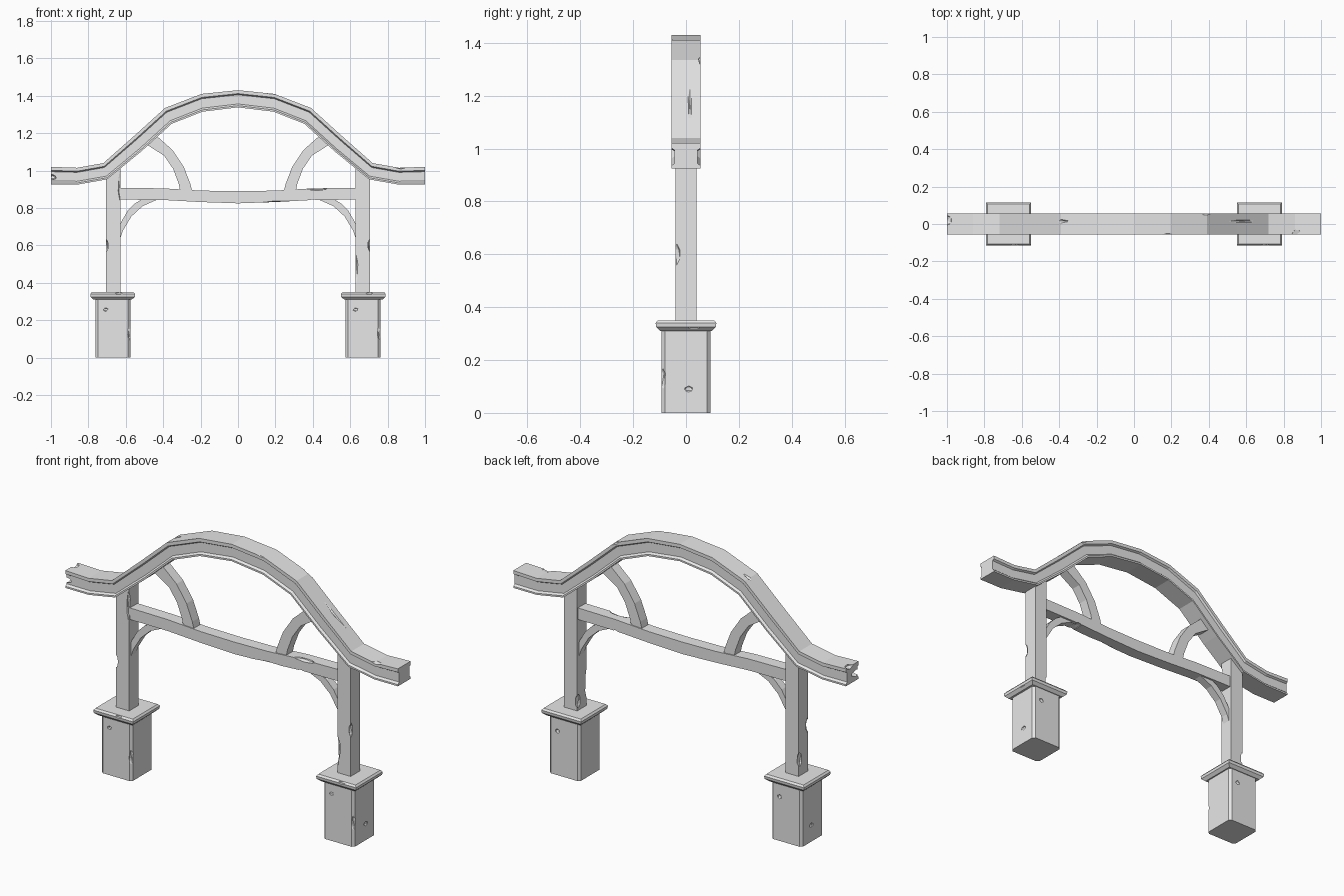
import bpy, bmesh
from mathutils import Vector

cube = bpy.data.objects.get("Cube")
if cube:
    bpy.data.objects.remove(cube, do_unlink=True)

grey = bpy.data.materials.new("plain_grey")
grey.use_nodes = True
grey.diffuse_color = (0.8, 0.8, 0.8, 1)
grey.node_tree.nodes["Principled BSDF"].inputs["Base Color"].default_value = (0.8, 0.8, 0.8, 1)


def finish(name, bm):
    bmesh.ops.recalc_face_normals(bm, faces=bm.faces)
    mesh = bpy.data.meshes.new(name)
    bm.to_mesh(mesh)
    bm.free()
    mesh.materials.append(grey)
    obj = bpy.data.objects.new(name, mesh)
    bpy.context.collection.objects.link(obj)
    return obj


def sweep(name, upper, lower, profile):
    """Skin a (depth, height fraction) profile between two x-z edge lines."""
    bm = bmesh.new()
    rings = []
    for t, b in zip(upper, lower):
        rings.append([bm.verts.new((b[0] + (t[0] - b[0]) * u, y, b[1] + (t[1] - b[1]) * u))
                      for y, u in profile])
    n = len(profile)
    for r, s in zip(rings, rings[1:]):
        for i in range(n):
            j = (i + 1) % n
            bm.faces.new((r[i], r[j], s[j], s[i]))
    bm.faces.new(rings[0])
    bm.faces.new(rings[-1])
    return finish(name, bm)


def plank(half):
    return [(-half, 0), (half, 0), (half, 1), (-half, 1)]


def box(name, x, z0, z1, hx, hy, bevel=0.0, rim=None):
    """Block with bevelled upright edges, or with stacked (height, inset) rims."""
    bm = bmesh.new()
    levels = rim or [(z0, 0), (z1, 0)]
    rings = []
    for z, d in levels:
        rings.append([bm.verts.new((x + sx * (hx - d), sy * (hy - d), z))
                      for sx, sy in ((-1, -1), (1, -1), (1, 1), (-1, 1))])
    for r, s in zip(rings, rings[1:]):
        for i in range(4):
            j = (i + 1) % 4
            bm.faces.new((r[i], r[j], s[j], s[i]))
    bm.faces.new(rings[0])
    bm.faces.new(rings[-1])
    if bevel:
        edges = [e for e in bm.edges if abs(e.verts[0].co.z - e.verts[1].co.z) > 0.1]
        bmesh.ops.bevel(bm, geom=edges, offset=bevel, segments=1, affect='EDGES')
    return finish(name, bm)


def chip(obj, spots):
    """Knock faceted dents out of a part: (centre, half sizes, tilt about y)."""
    for centre, size, tilt in spots:
        bm = bmesh.new()
        bmesh.ops.create_icosphere(bm, subdivisions=1, radius=1)
        cutter = finish("chip_cutter", bm)
        cutter.location, cutter.scale = Vector(centre), Vector(size)
        cutter.rotation_euler.y = tilt
        cutter.hide_render = True
        bpy.context.view_layer.update()
        mod = obj.modifiers.new("chip", 'BOOLEAN')
        mod.operation, mod.solver, mod.object = 'DIFFERENCE', 'EXACT', cutter
        bpy.context.view_layer.objects.active = obj
        bpy.ops.object.modifier_apply(modifier=mod.name)
        bpy.data.objects.remove(cutter, do_unlink=True)


def mirrored(half_line):
    return [(-x, z) for x, z in reversed(half_line[1:])] + half_line


# Arched roof beam with top and bottom flanges
top = [(0, 1.43), (.195, 1.41), (.39, 1.335), (.55, 1.19), (.72, 1.04), (.86, 1.015), (1, 1.02)]
under = [(0, 1.338), (.19, 1.315), (.355, 1.25), (.52, 1.10), (.70, .953), (.86, .925), (1, .925)]
side = [(.055, 0), (.055, .1), (.044, .2), (.044, .73), (.055, .8), (.055, 1)]
section = side + [(-y, u) for y, u in reversed(side)]
roof = sweep("arched_roof_beam", mirrored(top), mirrored(under), section)
chip(roof, [
    ((.57, .015, 1.19), (.16, .014, .02), .75),
    ((-.38, .015, 1.348), (.09, .012, .015), -.5),
    ((.18, -.06, 1.42), (.06, .015, .015), .1),
    ((.39, .06, 1.34), (.04, .015, .02), .5),
    ((.87, -.055, 1.02), (.03, .03, .012), 0),
    ((-1, -.03, .965), (.035, .04, .018), 0),
    ((-1, .02, 1.02), (.03, .03, .015), 0),
])

# Sagging tie beam
tie_top = [(0, .89), (.2, .893), (.4, .905), (.64, .908)]
tie_under = [(0, .825), (.2, .832), (.4, .843), (.64, .845)]
tie = sweep("tie_beam", mirrored(tie_top), mirrored(tie_under), plank(.033))
chip(tie, [
    ((.42, -.03, .905), (.07, .02, .012), 0),
    ((.2, -.033, .826), (.13, .012, .012), -.04),
    ((.4, .0, .84), (.025, .05, .012), 0),
])

# Curved braces, drawn for the +x side
low_in = [(.635, .62), (.615, .68), (.57, .755), (.51, .81), (.42, .85)]
low_out = [(.635, .70), (.622, .73), (.59, .785), (.55, .825), (.50, .855)]
high_in = [(.243, .88), (.255, .93), (.29, 1.02), (.35, 1.11), (.44, 1.19)]
high_out = [(.307, .88), (.317, .93), (.347, 1.01), (.395, 1.08), (.49, 1.14)]

for s, word in ((1, "left"), (-1, "right")):
    def flip(line):
        return [(s * x, z) for x, z in line]

    sweep(word + "_lower_brace", flip(low_in), flip(low_out), plank(.022))
    sweep(word + "_upper_brace", flip(high_in), flip(high_out), plank(.028))

    # Timber post
    post = box(word + "_post", s * .666, .34, 1.02, .039, .039)
    chip(post, [
        ((.705 * s, -.035, .6), (.012, .015, .04), 0),
        ((.63 * s, -.04, .47 if s > 0 else .92), (.012, .012, .09), 0),
        ((-.703, .03, .44) if s < 0 else (.63, .03, .4), (.01, .02, .045), 0),
    ])

    # Stone pedestal with small pits
    base = box(word + "_pedestal", s * .668, 0, .325, .093, .093, bevel=.013)
    chip(base, [
        ((s * .668 - .04, -.093, .257), (.014, .008, .01), 0),
        ((s * .668 + .04, .093, .24), (.014, .008, .012), 0),
        ((.761 * s, .01, .09), (.008, .018, .012), 0),
        ((s * .668 + .09, -.09, .13), (.014, .014, .05), 0),
    ])

    # Pedestal cap slab
    cap = box(word + "_pedestal_cap", s * .67, 0, 0, .12, .115,
              rim=[(.31, .018), (.325, .002), (.34, 0), (.35, .008)])
    chip(cap, [((s * .67 + .03, -.118, .345), (.03, .012, .01), 0),
               ((.792 * s, .03, .318), (.012, .035, .01), 0)])
